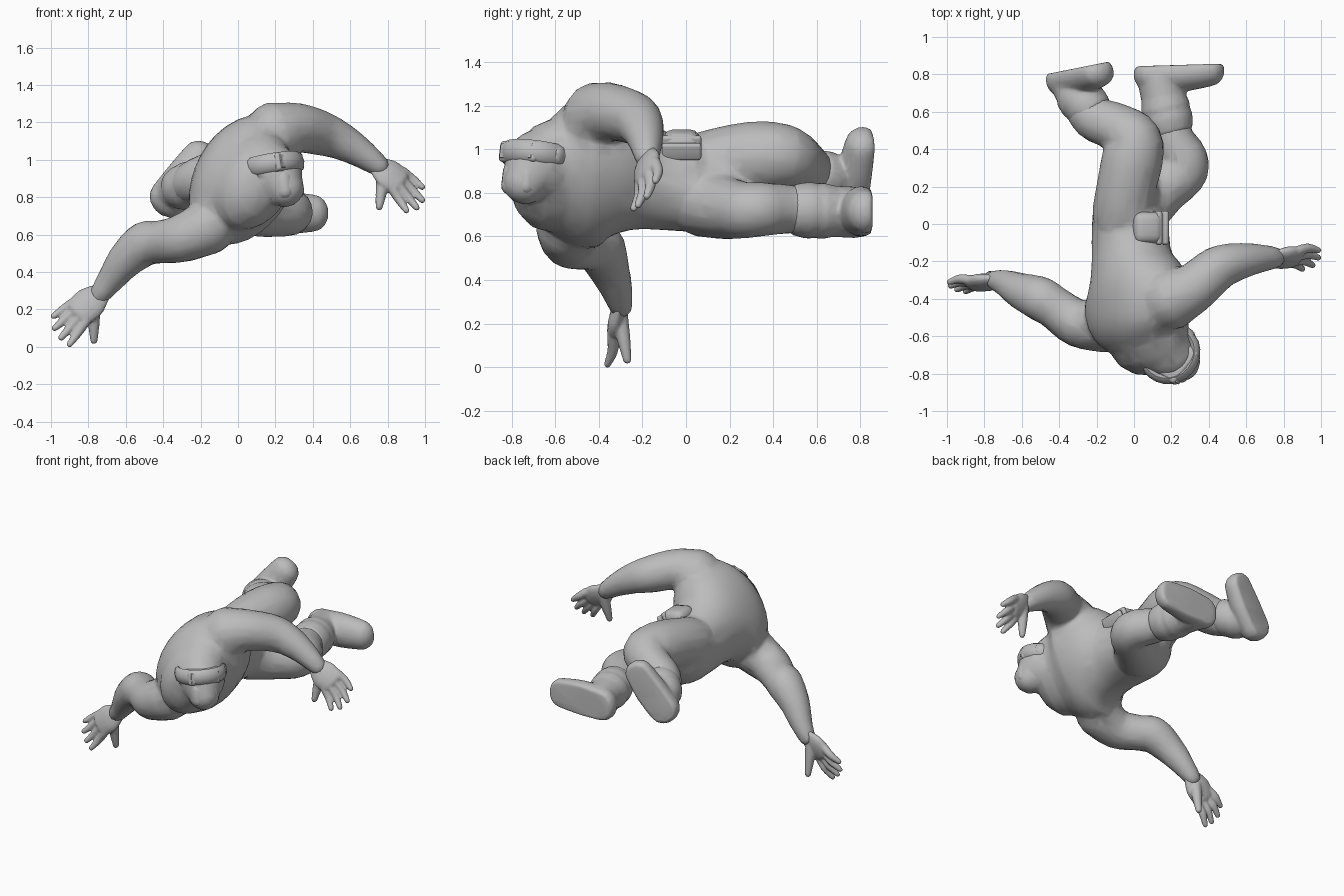
import bpy, bmesh, math
from mathutils import Vector, Matrix

if "Cube" in bpy.data.objects:
    bpy.data.objects.remove(bpy.data.objects["Cube"], do_unlink=True)

grey = bpy.data.materials.new("plain grey")
grey.use_nodes = True
colour = (0.5, 0.5, 0.5, 1)
grey.diffuse_color = colour
grey.node_tree.nodes["Principled BSDF"].inputs["Base Color"].default_value = colour


def spline(pts, steps):
    """Smooth curve through tuples of any length."""
    out = []
    for i in range(len(pts) - 1):
        a, b, c, d = (pts[max(i - 1, 0)], pts[i], pts[i + 1], pts[min(i + 2, len(pts) - 1)])
        for k in range(steps):
            t = k / steps
            out.append([q + t / 2 * (r - p + t * (2 * p - 5 * q + 4 * r - s + t * (3 * (q - r) + s - p)))
                        for p, q, r, s in zip(a, b, c, d)])
    return out + [list(pts[-1])]


def loft(bm, pts, flat=1, normal=(0.1, 0.2, 1), steps=4, sides=16):
    """Rounded tube; each point is x, y, z, radius and optionally flatness and roll."""
    pts = [tuple(p) + (flat, 0) if len(p) == 4 else tuple(p) for p in pts]
    path = spline(pts, steps)
    n = Vector(normal)
    stations = []
    for i, p in enumerate(path):
        a, b = path[max(i - 1, 0)], path[min(i + 1, len(path) - 1)]
        t = (Vector(b[:3]) - Vector(a[:3])).normalized()
        caps = (0,)
        if i == 0:
            caps = (-75, -50, -25, 0)
        elif i == len(path) - 1:
            caps = (0, 25, 50, 75)
        for deg in caps:
            s, c = math.sin(math.radians(deg)), math.cos(math.radians(deg))
            stations.append((Vector(p[:3]) + t * s * p[3] * p[4], t, p[3] * c, p[4], math.radians(p[5])))
    rings = []
    for centre, t, r, f, roll in stations:
        u = (n - t * n.dot(t)).normalized()
        v = t.cross(u)
        u, v = u * math.cos(roll) - v * math.sin(roll), v * math.cos(roll) + u * math.sin(roll)
        angles = [math.tau * k / sides for k in range(sides)]
        rings.append([bm.verts.new(centre + u * r * f * math.cos(a) + v * r * math.sin(a)) for a in angles])
    for a, b in zip(rings, rings[1:]):
        for k in range(sides):
            j = (k + 1) % sides
            bm.faces.new((a[k], a[j], b[j], b[k]))
    bm.faces.new(rings[0][::-1])
    bm.faces.new(rings[-1])


def finish(bm, name, angle=40):
    bmesh.ops.recalc_face_normals(bm, faces=bm.faces)
    mesh = bpy.data.meshes.new(name)
    bm.to_mesh(mesh)
    bm.free()
    obj = bpy.data.objects.new(name, mesh)
    bpy.context.collection.objects.link(obj)
    mesh.materials.append(grey)
    bpy.ops.object.select_all(action="DESELECT")
    obj.select_set(True)
    bpy.context.view_layer.objects.active = obj
    bpy.ops.object.shade_smooth_by_angle(angle=math.radians(angle))
    return obj


def blend(obj, voxel, ratio, smooth):
    """Fuse overlapping volumes into one softly faceted skin."""
    m = obj.modifiers.new("fuse", "REMESH")
    m.mode, m.voxel_size, m.use_smooth_shade = "VOXEL", voxel, True
    m = obj.modifiers.new("soften", "SMOOTH")
    m.factor, m.iterations = 0.5, smooth
    obj.modifiers.new("facets", "DECIMATE").ratio = ratio


# Body: twisted torso with a slim waist, arms, legs, neck and head
bm = bmesh.new()
loft(bm, [(0, 0.16, 0.85, 0.18, 0.8, 0), (-0.02, 0.08, 0.84, 0.22, 0.88, 0),
          (-0.02, -0.05, 0.84, 0.215, 0.96, 5), (-0.01, -0.2, 0.87, 0.25, 0.87, 15),
          (0.02, -0.35, 0.9, 0.35, 0.73, 28), (0.04, -0.5, 0.89, 0.37, 0.7, 32),
          (0.08, -0.61, 0.88, 0.28, 0.72, 32)], normal=(1, 0, 0), sides=32)
loft(bm, [(0.1, -0.6, 0.89, 0.17), (0.19, -0.68, 0.92, 0.155)])
loft(bm, [(0.18, -0.68, 0.94, 0.15), (0.22, -0.71, 0.9, 0.14), (0.25, -0.74, 0.85, 0.105)])
loft(bm, [(0.2, -0.4, 1.145, 0.168), (0.32, -0.34, 1.17, 0.135), (0.45, -0.235, 1.14, 0.12),
          (0.56, -0.2, 1.095, 0.1), (0.66, -0.185, 1.035, 0.08), (0.75, -0.18, 0.97, 0.06)])
loft(bm, [(-0.16, -0.54, 0.64, 0.15), (-0.3, -0.53, 0.58, 0.13), (-0.42, -0.45, 0.56, 0.115),
          (-0.5, -0.4, 0.55, 0.12), (-0.6, -0.36, 0.465, 0.1), (-0.68, -0.32, 0.36, 0.075),
          (-0.74, -0.3, 0.28, 0.056)])
loft(bm, [(-0.06, 0.06, 0.91, 0.165), (-0.04, 0.2, 0.95, 0.16), (-0.01, 0.34, 0.965, 0.165),
          (0, 0.45, 0.965, 0.15), (-0.1, 0.52, 0.93, 0.13), (-0.22, 0.57, 0.89, 0.12),
          (-0.3, 0.68, 0.85, 0.1)])
loft(bm, [(0.03, 0.08, 0.76, 0.165), (0.15, 0.19, 0.73, 0.145), (0.26, 0.27, 0.72, 0.13),
          (0.27, 0.35, 0.725, 0.125), (0.21, 0.45, 0.725, 0.115), (0.18, 0.6, 0.72, 0.1)])
blend(finish(bm, "body"), 0.015, 0.08, 5)


# Hands: flattened palm with four fingers and a thumb, lying in the plane of the fingertips
def hand(name, wrist, knuckles, thumb, tips):
    bm = bmesh.new()
    w, k = Vector(wrist), Vector(knuckles)
    plane = (k - w).cross(Vector(tips[-1]) - Vector(tips[0]))
    loft(bm, [(*w, 0.058), (*w.lerp(k, 0.5), 0.09), (*k, 0.085)], flat=0.45, normal=plane)
    middle = sum((Vector(t) for t in tips), Vector()) / len(tips)
    for t in tips:
        tip = Vector(t)
        base = k + (tip - middle) * 0.7
        bend = base.lerp(tip, 0.5) + Vector((0, 0.012, 0))
        loft(bm, [(*base, 0.027), (*bend, 0.025), (*tip, 0.017)], sides=10)
    tip, base = Vector(thumb), w.lerp(k, 0.35)
    loft(bm, [(*base, 0.04), (*base.lerp(tip, 0.55), 0.032), (*tip, 0.02)], sides=10)
    blend(finish(bm, name), 0.007, 0.3, 2)


hand("left_hand", (0.74, -0.18, 0.97), (0.86, -0.18, 0.885), (0.755, -0.22, 0.75),
     [(0.9, -0.24, 0.73), (0.955, -0.22, 0.745), (0.985, -0.18, 0.785), (0.985, -0.14, 0.855)])
hand("right_hand", (-0.73, -0.3, 0.29), (-0.85, -0.32, 0.185), (-0.77, -0.27, 0.035),
     [(-0.9, -0.36, 0.014), (-0.945, -0.35, 0.05), (-0.98, -0.33, 0.1), (-0.985, -0.31, 0.165)])


# Boots: shaft, cuff and foot, cut flat at the sole
def boot(name, shaft, foot, slope):
    bm = bmesh.new()
    loft(bm, shaft, steps=6, sides=24)
    a, b = Vector(shaft[0][:3]), Vector(shaft[1][:3])
    r = shaft[0][3] + 0.014
    for s in (0, 0.5):
        c = a.lerp(b, s)
        loft(bm, [(*c, r, 0.98, 0), (*c.lerp(b, 0.2), r, 0.98, 0)], sides=24)
    loft(bm, foot, flat=0.85, normal=(0, 1, 0), steps=6, sides=24)
    for v in bm.verts:
        v.co.y = min(v.co.y, 0.855 + slope * (v.co.x - foot[-1][0]))
    blend(finish(bm, name), 0.011, 0.2, 2)


boot("left_boot", [(-0.25, 0.63, 0.875, 0.11), (-0.32, 0.7, 0.84, 0.1), (-0.35, 0.76, 0.82, 0.1)],
     [(-0.37, 0.77, 0.79, 0.11), (-0.28, 0.79, 0.9, 0.112), (-0.2, 0.81, 1.015, 0.098)], 0.2)
boot("right_boot", [(0.185, 0.55, 0.72, 0.118), (0.155, 0.68, 0.715, 0.118), (0.135, 0.78, 0.71, 0.118)],
     [(0.09, 0.8, 0.71, 0.11), (0.25, 0.805, 0.715, 0.115), (0.4, 0.82, 0.715, 0.1)], 0.03)


# Rounded boxes for the face gear and the belt pouch
def box(name, centre, size, out, wide, bevel):
    n = Vector(out).normalized()
    w = Vector(wide)
    w = (w - n * w.dot(n)).normalized()
    frame = Matrix((w, n.cross(w), n)).transposed().to_4x4()
    bm = bmesh.new()
    bmesh.ops.create_cube(bm, size=1, matrix=Matrix.Translation(centre) @ frame @ Matrix.Diagonal((*size, 1)))
    bmesh.ops.bevel(bm, geom=bm.edges[:], offset=bevel, segments=3, profile=0.5, affect="EDGES")
    finish(bm, name, 35)
    return frame.to_3x3()


face, across = (0.75, -0.62, 0.2), (0.6, 0.75, 0)
goggles = Vector((0.215, -0.72, 0.975))
axes = box("goggles", goggles, (0.22, 0.1, 0.19), face, across, 0.02)
box("face_mask", (0.245, -0.74, 0.86), (0.18, 0.16, 0.17), face, across, 0.045)
for side in (-1, 1):
    spot = goggles + axes @ Vector((side * 0.05, 0, 0.095))
    box("lens", spot, (0.085, 0.07, 0.014), face, across, 0.004)

# Strap running round the head
bm = bmesh.new()
band = [Vector((0.19, -0.69, 0.97)) + axes @ Vector((0.145 * math.cos(a), 0, 0.14 * math.sin(a)))
        for a in [math.tau * k / 12 for k in range(13)]]
loft(bm, [(*p, 0.025) for p in band], flat=2, normal=axes @ Vector((0, 1, 0)), steps=2, sides=8)
finish(bm, "goggle_strap")

# Belt pouch with raised flaps
box("belt_pouch", (0.07, -0.02, 1.015), (0.17, 0.16, 0.14), (0.2, 0, 1), (0, 1, 0), 0.045)
for k in (0, 1):
    box("pouch_flap", (0.125 + 0.035 * k, -0.02, 1.025 - 0.035 * k), (0.18, 0.03, 0.08),
        (0.4, 0, 0.9), (0, 1, 0), 0.012)
